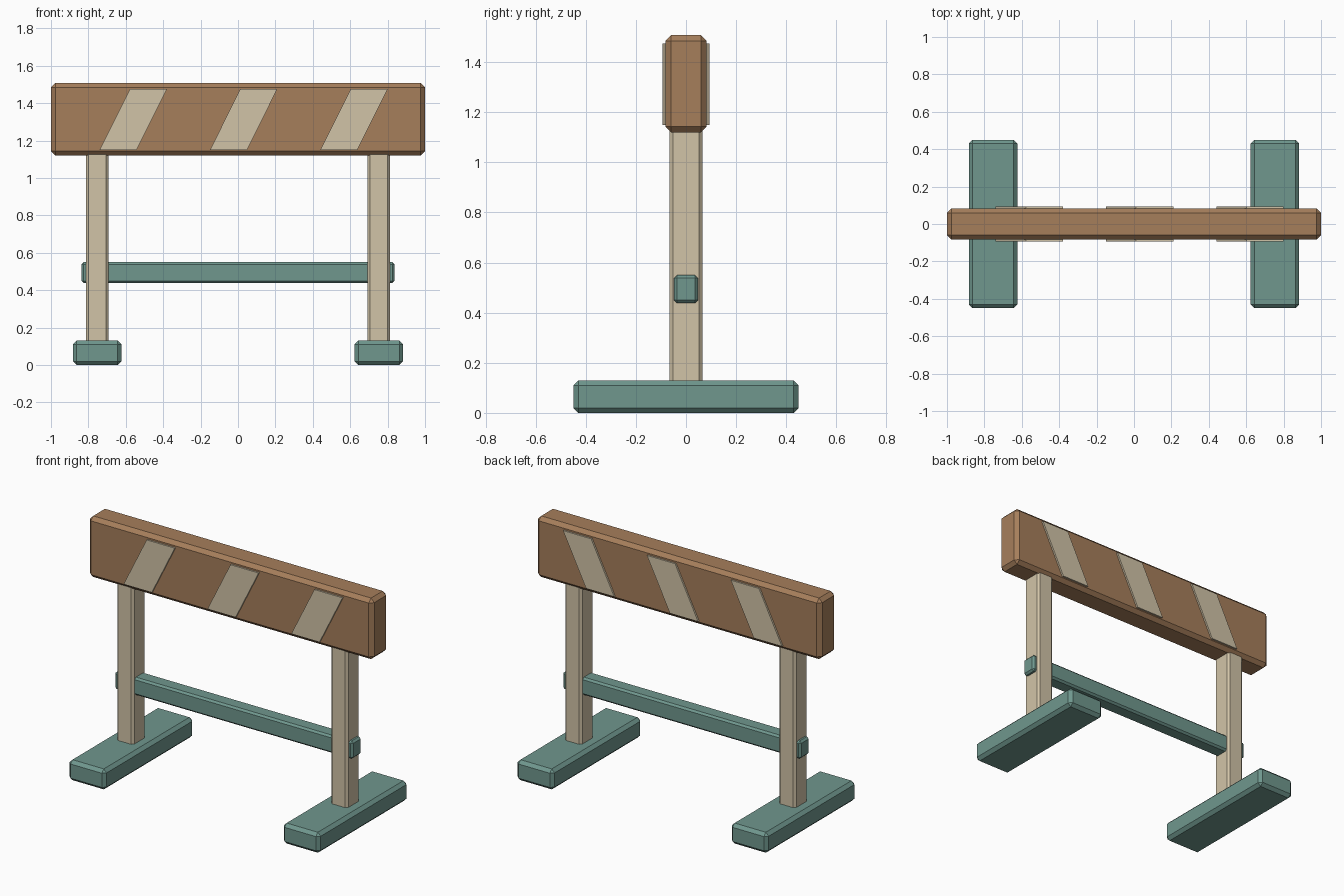
import bpy, bmesh

if "Cube" in bpy.data.objects:
    bpy.data.objects.remove(bpy.data.objects["Cube"])


def material(name, rgb):
    m = bpy.data.materials.new(name)
    m.diffuse_color = (*rgb, 1)
    m.use_nodes = True
    m.node_tree.nodes["Principled BSDF"].inputs["Base Color"].default_value = m.diffuse_color
    return m


brown = material("brown_wood", (0.38, 0.21, 0.105))
cream = material("cream_paint", (0.64, 0.55, 0.39))
teal = material("teal_paint", (0.16, 0.31, 0.27))


def finish(name, bm, mat):
    bmesh.ops.recalc_face_normals(bm, faces=bm.faces)
    me = bpy.data.meshes.new(name)
    bm.to_mesh(me)
    bm.free()
    me.materials.append(mat)
    ob = bpy.data.objects.new(name, me)
    bpy.context.collection.objects.link(ob)
    return ob


def beam(name, x, y, z, mat, bevel):
    """Chamfered box spanning the given (min, max) ranges."""
    bm = bmesh.new()
    bmesh.ops.create_cube(bm, size=1)
    for v in bm.verts:
        v.co = [r[0] if c < 0 else r[1] for c, r in zip(v.co, (x, y, z))]
    bmesh.ops.bevel(bm, geom=bm.edges[:], offset=bevel, segments=1,
                    affect='EDGES', clamp_overlap=True)
    return finish(name, bm, mat)


def stripe(name, cx, y0, y1):
    """Slanted parallelogram slab on a board face."""
    bm = bmesh.new()
    profile = [(-0.18, 1.15), (0.018, 1.15), (0.18, 1.475), (-0.018, 1.475)]
    face = bm.faces.new([bm.verts.new((cx + x, y0, z)) for x, z in profile])
    ext = bmesh.ops.extrude_face_region(bm, geom=[face])
    for v in ext["geom"]:
        if isinstance(v, bmesh.types.BMVert):
            v.co.y = y1
    return finish(name, bm, cream)


# Top board
beam("top_board", (-1, 1), (-0.082, 0.082), (1.12, 1.508), brown, 0.023)

# Slanted stripes on both faces of the board
for i, cx in enumerate((-0.56, 0.03, 0.62), 1):
    stripe(f"front_stripe_{i}", cx, -0.093, -0.07)
    stripe(f"back_stripe_{i}", cx, 0.07, 0.093)

# Posts and feet
for side, cx in (("left", -0.753), ("right", 0.753)):
    beam(f"{side}_post", (cx - 0.06, cx + 0.06), (-0.065, 0.065),
         (0.08, 1.16), cream, 0.014)
    beam(f"{side}_foot", (cx - 0.13, cx + 0.13), (-0.45, 0.45),
         (0, 0.13), teal, 0.02)

# Cross rail passing through both posts
beam("cross_rail", (-0.837, 0.837), (-0.048, 0.048), (0.438, 0.55), teal, 0.012)
